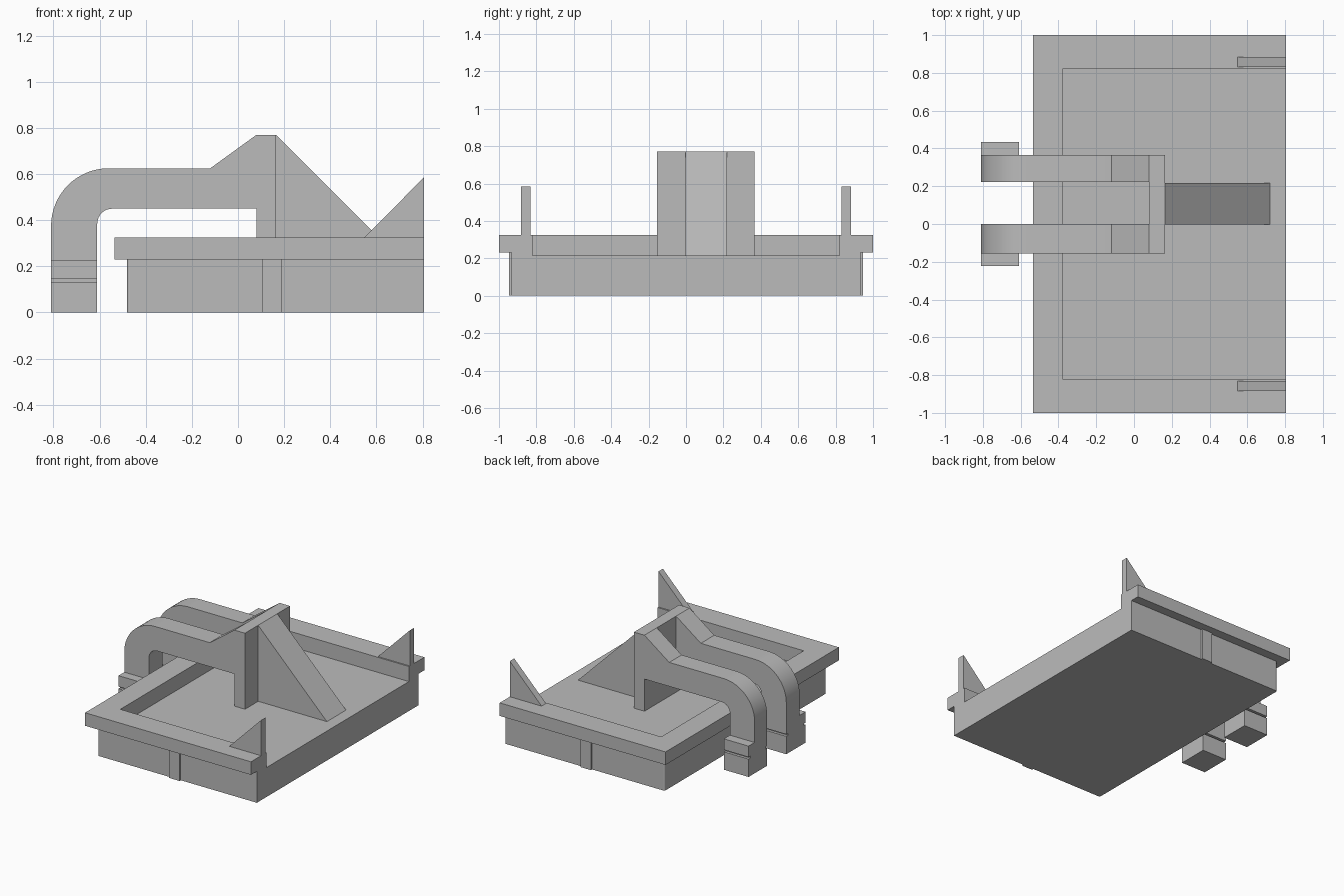
import bpy, bmesh, math
from mathutils import Vector

default = bpy.data.objects.get("Cube")
if default:
    bpy.data.objects.remove(default)

GREY = (0.5, 0.5, 0.5, 1)
grey = bpy.data.materials.new("plain grey")
grey.use_nodes = True
grey.diffuse_color = GREY
grey.node_tree.nodes["Principled BSDF"].inputs["Base Color"].default_value = GREY


def prism(name, outline, axis, low, high, smooth=False):
    """Extrude an outline along y (points are x, z) or z (points are x, y)."""
    bm = bmesh.new()
    place = (lambda a, b: (a, low, b)) if axis == "y" else (lambda a, b: (a, b, low))
    face = bm.faces.new([bm.verts.new(place(a, b)) for a, b in outline])
    moved = bmesh.ops.extrude_face_region(bm, geom=[face])["geom"]
    step = Vector((0, high - low, 0) if axis == "y" else (0, 0, high - low))
    bmesh.ops.translate(bm, vec=step, verts=[v for v in moved if isinstance(v, bmesh.types.BMVert)])
    bmesh.ops.recalc_face_normals(bm, faces=bm.faces)
    mesh = bpy.data.meshes.new(name)
    bm.to_mesh(mesh)
    bm.free()
    mesh.materials.append(grey)
    obj = bpy.data.objects.new(name, mesh)
    bpy.context.collection.objects.link(obj)
    if smooth:
        bpy.ops.object.select_all(action="DESELECT")
        obj.select_set(True)
        bpy.context.view_layer.objects.active = obj
        bpy.ops.object.shade_smooth_by_angle(angle=math.radians(25))
    return obj


def box(name, x, y, z):
    return prism(name, [(x[0], y[0]), (x[1], y[0]), (x[1], y[1]), (x[0], y[1])], "z", *z)


def arc(cx, cz, radius, start, end, steps=16):
    angles = [math.radians(start + (end - start) * i / steps) for i in range(steps + 1)]
    return [(cx + radius * math.cos(a), cz + radius * math.sin(a)) for a in angles]


END = 0.805      # open end of the tray
FLOOR = 0.215    # height of the recess floor
BASE_TOP = 0.23
RIM_TOP = 0.325

# Tray base, with rounded rear corners and the recess cut into its top
SIDE, BACK, R = 0.932, -0.48, 0.012
base = prism("tray_base", [(END, -SIDE), (END, SIDE)]
             + arc(BACK + R, SIDE - R, R, 90, 180, 4)
             + arc(BACK + R, R - SIDE, R, 180, 270, 4), "z", 0, BASE_TOP)
cutter = box("recess_cutter", (-0.375, 1), (-0.822, 0.822), (FLOOR, 0.5))
cutter.hide_render = True
cut = base.modifiers.new("recess", "BOOLEAN")
cut.operation, cut.object, cut.solver = "DIFFERENCE", cutter, "EXACT"
bpy.context.view_layer.objects.active = base
bpy.ops.object.modifier_apply(modifier=cut.name)
bpy.data.objects.remove(cutter)

# Overhanging rim, open at one end
prism("tray_rim", [(END, -1), (END, -0.822), (-0.375, -0.822), (-0.375, 0.822),
                   (END, 0.822), (END, 1), (-0.535, 1), (-0.535, -1)], "z", BASE_TOP, RIM_TOP)

# Side ribs and triangular corner fins
for side, name in ((-1, "front"), (1, "back")):
    ribs = sorted((side * (SIDE - 0.01), side * 0.946))
    box(name + "_side_rib", (0.105, 0.19), ribs, (0, BASE_TOP))
    fin = sorted((side * 0.832, side * 0.883))
    prism(name + "_corner_fin", [(0.548, RIM_TOP), (END, RIM_TOP), (END, 0.585)], "y", *fin)

# Upright plate and its diagonal brace
box("upright_plate", (0.08, 0.165), (-0.155, 0.365), (FLOOR, 0.77))
prism("diagonal_brace", [(0.165, FLOOR), (0.72, FLOOR), (0.165, 0.77)], "y", -0.003, 0.218)

# Two hooked arms, each ending in a split foot
arm_outline = ([(-0.61, 0.145), (-0.81, 0.145)]
               + arc(-0.56, 0.375, 0.25, 180, 90)
               + [(-0.12, 0.625), (0.08, 0.77), (0.08, 0.45)]
               + arc(-0.545, 0.385, 0.065, 90, 180, 8))
LEG = (-0.81, -0.61)
for name, inner, outer, toe in (("front", 0, -0.155, -0.222), ("back", 0.222, 0.365, 0.435)):
    prism(name + "_arm", arm_outline, "y", *sorted((inner, outer)), smooth=True)
    box(name + "_foot_flange", LEG, sorted((outer, toe)), (0.145, 0.225))
    inset = 0.02 if outer > inner else -0.02
    box(name + "_foot_neck", LEG, sorted((inner + inset, toe - inset)), (0.13, 0.145))
    box(name + "_foot_block", LEG, sorted((inner, toe)), (0, 0.13))
